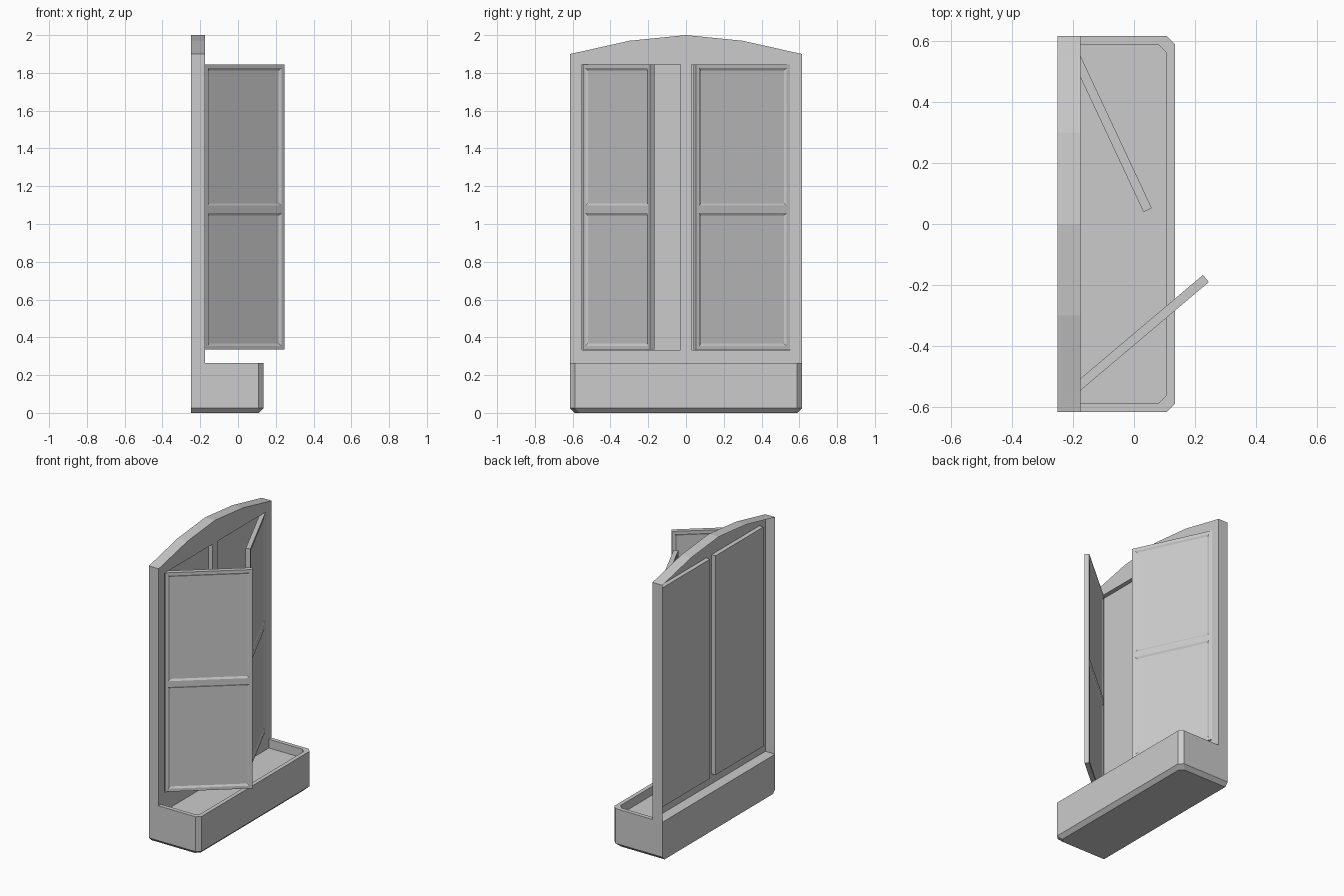
import bpy, bmesh, math
from mathutils import Matrix

if "Cube" in bpy.data.objects:
    bpy.data.objects.remove(bpy.data.objects["Cube"])

FRONT, BACK, HALF = -0.175, -0.25, 0.615   # frame planes and half width
BASE_TOP = 0.265


def finish(bm, name):
    me = bpy.data.meshes.new(name)
    bm.to_mesh(me)
    bm.free()
    ob = bpy.data.objects.new(name, me)
    bpy.context.collection.objects.link(ob)
    return ob


# Base tray: stacked outlines with chamfered front corners, lofted and capped
def build_base():
    bm = bmesh.new()
    c = 0.027
    levels = [(0, 0.025, BACK), (0.025, 0, BACK), (BASE_TOP, 0, BACK),
              (BASE_TOP, 0.028, FRONT), (BASE_TOP - 0.06, 0.028, FRONT)]
    rings = []
    for z, inset, xb in levels:
        h, xf = HALF - inset, 0.135 - inset
        pts = [(xb, -h), (xf - c, -h), (xf, -h + c), (xf, h - c), (xf - c, h), (xb, h)]
        rings.append([bm.verts.new((x, y, z)) for x, y in pts])
    for a, b in zip(rings, rings[1:]):
        for i in range(6):
            j = (i + 1) % 6
            bm.faces.new((a[i], a[j], b[j], b[i]))
    bm.faces.new(rings[0][::-1])
    bm.faces.new(rings[-1])
    bmesh.ops.recalc_face_normals(bm, faces=bm.faces)
    return finish(bm, "base_tray")


# Arched frame: front grid with two sunken panels and a rim, open at the back
def build_frame():
    bm = bmesh.new()
    arch = {0.0: 2.0, 0.03: 1.997, 0.3: 1.97, 0.55: 1.914, HALF: 1.9}
    ys = sorted({s * y for y in arch for s in (-1, 1)})
    cols = [[bm.verts.new((FRONT, y, z)) for z in (BASE_TOP, 0.333, 1.845, arch[abs(y)])]
            for y in ys]
    openings = []
    for a, b, y0, y1 in zip(cols, cols[1:], ys, ys[1:]):
        for k in range(3):
            f = bm.faces.new((a[k], b[k], b[k + 1], a[k + 1]))
            if k == 1 and 0.03 < abs(y0 + y1) / 2 < 0.55:
                openings.append(f)
    bm.normal_update()
    bmesh.ops.inset_region(bm, faces=openings, thickness=0, depth=-0.03)
    rim = [e for e in bm.edges if e.is_boundary
           and any(v.co.z > BASE_TOP + 0.001 for v in e.verts)]
    new = bmesh.ops.extrude_edge_only(bm, edges=rim)["geom"]
    for v in new:
        if isinstance(v, bmesh.types.BMVert):
            v.co.x = BACK
    return finish(bm, "arched_frame")


# Door: thin slab with two sunken panels on each side, hinged at its outer corner
def build_door(name, hinge, angle, side):
    bm = bmesh.new()
    length, thick = 0.55, 0.03
    bmesh.ops.create_cube(bm, size=1, matrix=Matrix.Translation(
        (length / 2, side * thick / 2, 1.09)) @ Matrix.Diagonal((length, thick, 1.51, 1)))
    bmesh.ops.bisect_plane(bm, geom=bm.verts[:] + bm.edges[:] + bm.faces[:],
                           plane_co=(0, 0, 1.077), plane_no=(0, 0, 1))
    bm.normal_update()
    panels = [f for f in bm.faces if abs(f.normal.y) > 0.9]
    bmesh.ops.inset_individual(bm, faces=panels, thickness=0.028)
    bmesh.ops.inset_individual(bm, faces=panels, thickness=0.018, depth=-0.007)
    ob = finish(bm, name)
    ob.location = (*hinge, 0)
    ob.rotation_euler.z = math.radians(angle)
    return ob


build_base()
build_frame()
build_door("left_door", (FRONT, -0.545), 40.2, 1)
build_door("right_door", (FRONT, 0.55), -64.9, -1)
